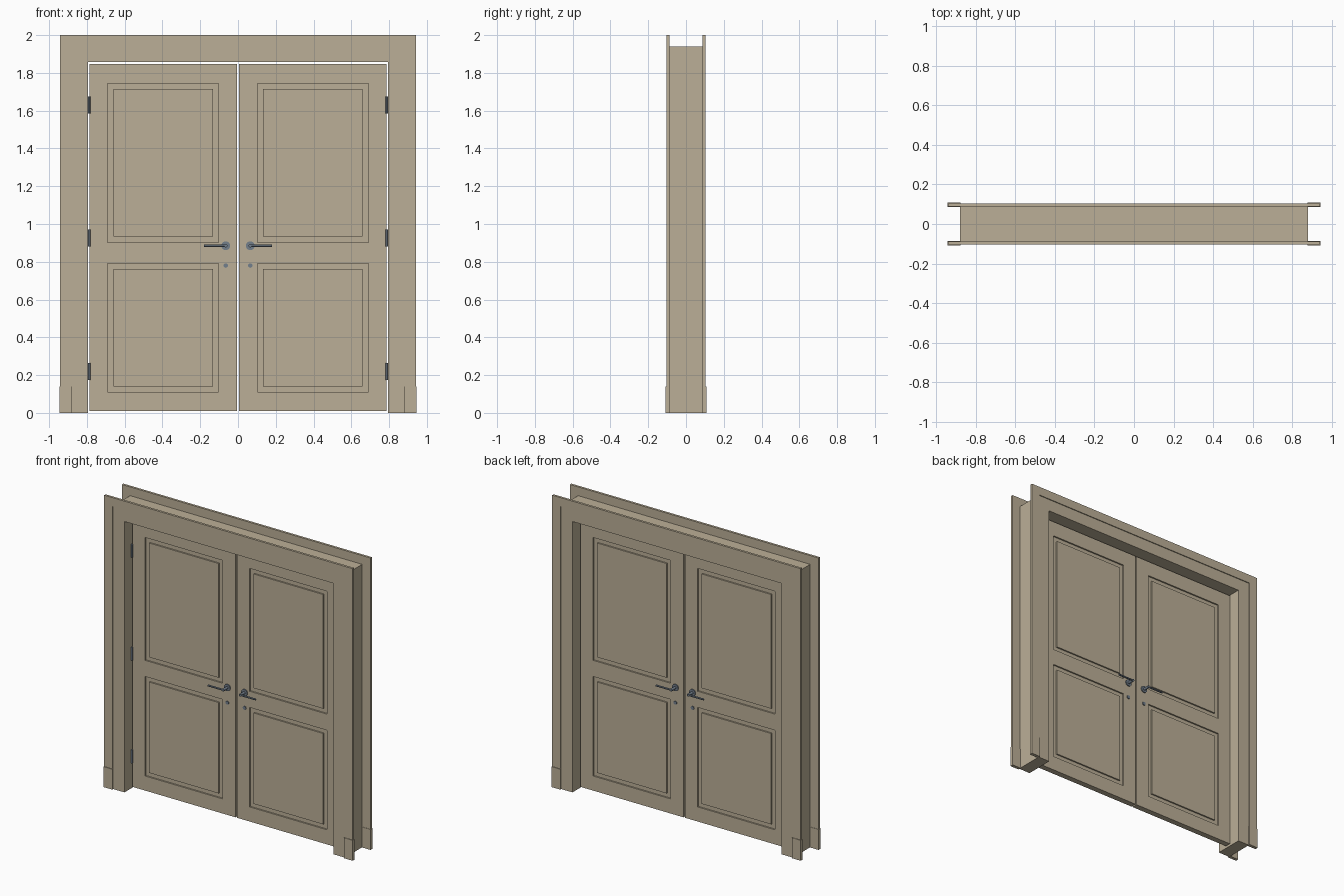
import bpy, bmesh
from math import pi
from mathutils import Vector, Matrix

if "Cube" in bpy.data.objects:
    bpy.data.objects.remove(bpy.data.objects["Cube"])


def material(name, color):
    m = bpy.data.materials.new(name)
    m.diffuse_color = color
    m.use_nodes = True
    m.node_tree.nodes["Principled BSDF"].inputs["Base Color"].default_value = m.diffuse_color
    return m


WOOD = material("painted_wood", (0.50, 0.43, 0.31, 1))
METAL = material("metal", (0.17, 0.21, 0.26, 1))


def finish(bm, name, mat, smooth=False):
    bmesh.ops.recalc_face_normals(bm, faces=bm.faces)
    mesh = bpy.data.meshes.new(name)
    bm.to_mesh(mesh)
    bm.free()
    mesh.materials.append(mat)
    ob = bpy.data.objects.new(name, mesh)
    bpy.context.collection.objects.link(ob)
    if smooth:
        bpy.context.view_layer.objects.active = ob
        ob.select_set(True)
        bpy.ops.object.shade_smooth_by_angle()
        ob.select_set(False)
    return ob


def add_box(bm, x, y, z):
    lo, hi = Vector((x[0], y[0], z[0])), Vector((x[1], y[1], z[1]))
    size = Vector([abs(c) for c in hi - lo])
    bmesh.ops.create_cube(bm, size=1, matrix=Matrix.Translation((lo + hi) / 2) @ Matrix.Diagonal(size).to_4x4())


def add_cyl(bm, center, radius, depth, axis="Y", segs=20):
    rot = {"X": Matrix.Rotation(pi / 2, 4, "Y"), "Y": Matrix.Rotation(pi / 2, 4, "X"), "Z": Matrix()}[axis]
    bmesh.ops.create_cone(bm, cap_ends=True, segments=segs, radius1=radius, radius2=radius,
                          depth=depth, matrix=Matrix.Translation(center) @ rot)


def portal(name, xo, zo, xi, zi, y0, y1):
    """Doorway-shaped band extruded between two depths."""
    pts = [(-xo, 0), (-xo, zo), (xo, zo), (xo, 0), (xi, 0), (xi, zi), (-xi, zi), (-xi, 0)]
    bm = bmesh.new()
    face = bm.faces.new([bm.verts.new((x, y0, z)) for x, z in pts])
    ext = bmesh.ops.extrude_face_region(bm, geom=[face])
    verts = [g for g in ext["geom"] if isinstance(g, bmesh.types.BMVert)]
    bmesh.ops.translate(bm, verts=verts, vec=(0, y1 - y0, 0))
    return finish(bm, name, WOOD)


# Jamb lining and stepped casing on both wall sides
portal("jamb", 0.88, 1.94, 0.793, 1.857, -0.09, 0.09)
for s, side in ((-1, "front"), (1, "back")):
    portal(side + "_casing_outer", 0.942, 2.0, 0.88, 1.94, s * 0.088, s * 0.104)
    portal(side + "_casing_inner", 0.88, 1.94, 0.793, 1.857, s * 0.09, s * 0.098)
    # Plinth blocks
    for d in (-1, 1):
        bm = bmesh.new()
        add_box(bm, (d * 0.878, d * 0.945), (s * 0.086, s * 0.108), (0, 0.14))
        finish(bm, side + "_plinth", WOOD)

# Door leaves with recessed mouldings and raised panel fields
PX = (0.103, 0.69)
PZ = ((0.11, 0.792), (0.903, 1.745))
for d, leaf in ((-1, "left"), (1, "right")):
    bm = bmesh.new()
    add_box(bm, (d * 0.005, d * 0.786), (-0.02, 0.02), (0.01, 1.848))
    cuts = [((d * x, 0, 0), (1, 0, 0)) for x in PX] + [((0, 0, z), (0, 0, 1)) for r in PZ for z in r]
    for co, no in cuts:
        bmesh.ops.bisect_plane(bm, geom=bm.verts[:] + bm.edges[:] + bm.faces[:], plane_co=co, plane_no=no)
    bmesh.ops.recalc_face_normals(bm, faces=bm.faces)

    def is_panel(f):
        c = f.calc_center_median()
        return abs(f.normal.y) > 0.9 and PX[0] < abs(c.x) < PX[1] and any(a < c.z < b for a, b in PZ)

    def push(faces, dist):
        out = bmesh.ops.extrude_discrete_faces(bm, faces=faces)["faces"]
        for f in out:
            f.normal_update()
            bmesh.ops.translate(bm, verts=f.verts[:], vec=f.normal * dist)
        return out

    panels = push([f for f in bm.faces if is_panel(f)], -0.01)
    bmesh.ops.inset_individual(bm, faces=panels, thickness=0.042)
    push(panels, 0.01)
    finish(bm, leaf + "_door_leaf", WOOD)

    # Lever handles and key escutcheons on both faces
    for s, side in ((-1, "front"), (1, "back")):
        bm = bmesh.new()
        add_cyl(bm, (d * 0.065, s * 0.023, 0.885), 0.023, 0.008)
        add_cyl(bm, (d * 0.065, s * 0.045, 0.885), 0.009, 0.052)
        add_cyl(bm, (d * 0.12, s * 0.066, 0.885), 0.006, 0.122, "X", 12)
        finish(bm, f"{leaf}_{side}_lever_handle", METAL, True)
        bm = bmesh.new()
        add_cyl(bm, (d * 0.065, s * 0.022, 0.78), 0.012, 0.007)
        finish(bm, f"{leaf}_{side}_escutcheon", METAL, True)

    # Hinges on the front side
    for z in (0.22, 0.925, 1.63):
        bm = bmesh.new()
        add_cyl(bm, (d * 0.788, -0.024, z), 0.006, 0.09, "Z", 12)
        finish(bm, leaf + "_hinge", METAL, True)
